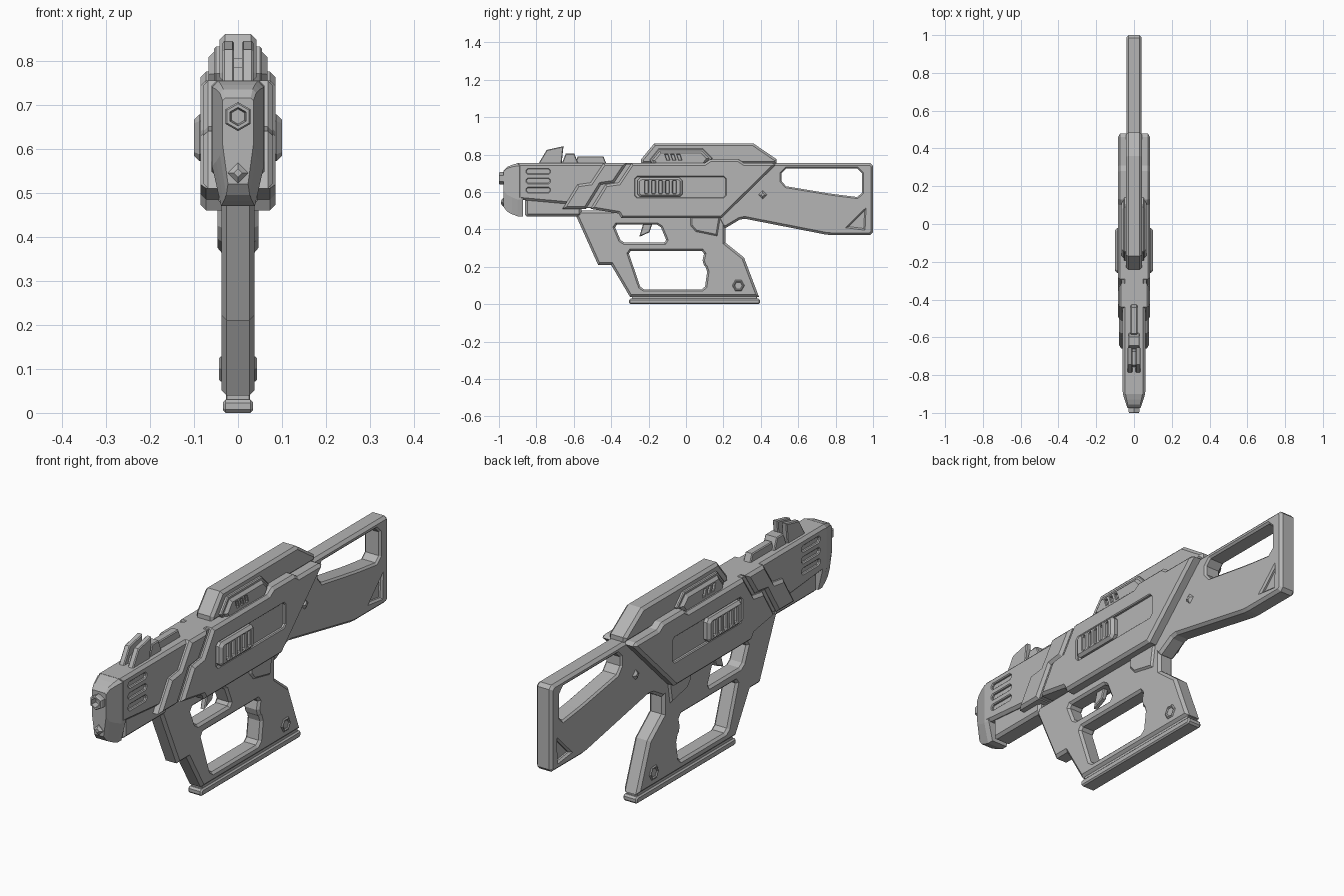
import bpy, bmesh, math
from mathutils import Vector

default_cube = bpy.data.objects.get("Cube")
if default_cube:
    bpy.data.objects.remove(default_cube, do_unlink=True)

# Shared levels and half widths
deck, belly = .755, .46
grip_half, housing_half, shell_half = .04, .06, .085
fine, edge = .004, .012

tone = .46
grey = bpy.data.materials.new("matte grey")
grey.use_nodes = True
grey.diffuse_color = (tone, tone, tone, 1)
shader = grey.node_tree.nodes["Principled BSDF"]
shader.inputs["Base Color"].default_value = (tone, tone, tone, 1)


def finish(name, bm):
    bmesh.ops.recalc_face_normals(bm, faces=bm.faces)
    mesh = bpy.data.meshes.new(name)
    bm.to_mesh(mesh)
    bm.free()
    mesh.materials.append(grey)
    part = bpy.data.objects.new(name, mesh)
    bpy.context.collection.objects.link(part)


def neighbours(points):
    """Yield every point of a closed outline with the ones before and after it."""
    points = [Vector(p) for p in points]
    return zip(points[-1:] + points[:-1], points, points[1:] + points[:1])


def inset(points, distance):
    """Shrink a closed outline with mitred corners."""
    area = sum(before.cross(here) for before, here, after in neighbours(points))
    turn = math.copysign(1, area)
    result = []
    for before, here, after in neighbours(points):
        first = (here - before).normalized().orthogonal() * turn
        second = (after - here).normalized().orthogonal() * turn
        miter = max(.3, 1 + first.dot(second))
        result.append(here + (first + second) * distance / miter)
    return result


def cut(points, size):
    """Cut every corner of an outline."""
    result = []
    for before, here, after in neighbours(points):
        result.append(here + (before - here).normalized() * size)
        result.append(here + (after - here).normalized() * size)
    return result


def box(y, z, length, height, corner=.008):
    a, b = length / 2, height / 2
    return cut([(y - a, z - b), (y + a, z - b), (y + a, z + b), (y - a, z + b)], corner)


def shift(points, distance):
    return [(y + distance, z) for y, z in points]


def ngon(sides, y, z, radius, turn=0):
    angles = [turn + math.tau * i / sides for i in range(sides)]
    return [(y + radius * math.cos(a), z + radius * math.sin(a)) for a in angles]


def skin(bm, rings):
    for ring, following in zip(rings, rings[1:]):
        for i in range(len(ring)):
            bm.faces.new((ring[i - 1], ring[i], following[i], following[i - 1]))


def slab(name, outline, half, chamfer=edge, holes=(), rim=fine, centre=0):
    """Side outline extruded across x, with chamfered edges and through holes."""
    bm = bmesh.new()
    caps = {-1: [], 1: []}
    for loop, amount in [(outline, chamfer)] + [(hole, -rim) for hole in holes]:
        narrow = inset(loop, amount)
        inner = half - abs(amount)
        layers = [(-half, narrow), (-inner, loop), (inner, loop), (half, narrow)]
        rings = [[bm.verts.new((centre + x, y, z)) for y, z in ring] for x, ring in layers]
        skin(bm, rings)
        for side, ring in ((-1, rings[0]), (1, rings[-1])):
            caps[side] += [bm.edges.get((ring[i - 1], ring[i])) for i in range(len(ring))]
    for side, edges in caps.items():
        bmesh.ops.triangle_fill(bm, use_beauty=True, edges=edges, normal=(side, 0, 0))
    finish(name, bm)


def filler(name, outline, half):
    slab(name, outline, half, chamfer=.002)


def loft(name, sections):
    """Skin (y, outline in x and z) sections and cap both ends."""
    bm = bmesh.new()
    rings = [[bm.verts.new((x, y, z)) for x, z in outline] for y, outline in sections]
    skin(bm, rings)
    bm.faces.new(rings[0])
    bm.faces.new(rings[-1])
    finish(name, bm)


# Shoulder stock with its opening, rear pockets and pin
opening = cut([(.51, .725), (.94, .725), (.94, .57), (.78, .59), (.51, .635)], .025)
pocket = [(.87, .415), (.955, .5), (.95, .405)]
stock = [(.4, deck), (1, deck), (1, .37), (.76, .37), (.3, belly), (.2, .4), (.1, .6)]
slab("stock", cut(stock, .015), grip_half, holes=[opening, pocket], rim=.008)
filler("stock_pocket_floor", inset(pocket, -fine), grip_half * .6)
slab("stock_pin", ngon(4, .41, .585, .026), .05)

# Grip frame with a hand opening and a trigger opening
hand_opening = [(-.31, .285), (.1, .285), (.085, .22), (.115, .19), (.1, .08), (-.24, .08)]
trigger_opening = [(-.385, .425), (-.345, .33), (-.1, .33), (-.14, .425)]
frame = [(-.6, .5), (-.47, .21), (-.4, .21), (-.3, .04), (.39, .04),
         (.31, .25), (.21, .33), (.21, .5)]
slab("grip_frame", frame, grip_half - .002, rim=.01,
     holes=[cut(hand_opening, .015), cut(trigger_opening, .015)])
filler("grip_base_neck", box(.045, .035, .67, .04), .027)
slab("grip_base", box(.045, .015, .7, .03), .034, chamfer=.006)
slab("grip_bolt", ngon(6, .28, .1, .033), .043, chamfer=fine, holes=[ngon(6, .28, .1, .02)])
slab("trigger", [(-.17, belly), (-.195, .385), (-.25, .36), (-.22, belly)], edge, chamfer=fine)
slab("grip_mount", [(.02, .48), (.02, .42), (.05, .385), (.17, .36), (.19, .48)], .046)

# Front housing with three vents on each side
vents = [box(-.79, .66 + step * .05, .125, .024) for step in (-1, 0, 1)]
housing = [(-.9, deck), (-.25, deck), (-.25, .5), (-.62, .535), (-.9, .56)]
slab("front_housing", housing, housing_half, holes=vents)
filler("vent_floor", box(-.67, .66, .4, .15), .049)
slab("lower_housing", box(-.71, .525, .3, .11), .044)


# Muzzle block that widens away from the tip
def muzzle_section(growth):
    swell = math.sqrt(growth)
    width, bevel = .035 + .024 * growth, .006 + .008 * growth
    low, high = .52 - .05 * swell, .715 + .039 * swell
    right = [(width - bevel, high), (width, high - bevel), (width, low + .09), (width * .65, low)]
    return right + [(-x, z) for x, z in reversed(right)]


sections = [(-.975 + .075 * growth, muzzle_section(growth)) for growth in (0, .25, .6, 1)]
loft("muzzle_block", sections + [(-.872, muzzle_section(1))])


# Hollow hexagonal barrel and a pointed pin on the muzzle
def end_piece(name, sides, z, stations):
    loft(name, [(y, ngon(sides, 0, z, radius, math.pi / 2)) for y, radius in stations])


end_piece("barrel", 6, .673, [(-.96, .033), (-.995, .033), (-1, .029), (-1, .021), (-.975, .017)])
end_piece("front_pin", 4, .545, [(-.96, .023), (-.978, .023), (-.988, .01)])

# Stepped front plates that share one zigzag edge
zigzag = [(-.44, deck), (-.51, .65), (-.58, .64), (-.66, .51)]


def zigzag_band(start, end):
    return shift(zigzag, start) + shift(zigzag, end)[::-1]


slab("chevron_plate", zigzag_band(0, .125), .08)
filler("chevron_channel", inset(zigzag_band(.02, .3), fine), .066)

# Receiver shell with a side window
shell = shift(zigzag, .15) + [(-.36, .485), (-.345, belly), (.19, belly), (.48, .745),
                             (.46, deck), (.31, deck), (.28, .775), (.13, .775), (.1, deck)]
slab("receiver_shell", shell, shell_half, holes=[box(-.03, .626, .485, .11, edge)])
filler("receiver_core", inset(shell, .02), .072)

# Ribbed slide in the window
slots = [box(-.136 + step * .037, .627, .016, .07, fine) for step in range(-2, 3)]
slab("ribbed_slide", box(-.14, .625, .24, .105, .015), .1, holes=slots)
filler("slide_core", box(-.14, .625, .2, .08), shell_half)

# Top cover and grooved side pods
cover = [(-.24, .75), (-.24, .775), (-.17, .86), (.36, .86), (.485, .775), (.485, .75)]
slab("top_cover", cover, grip_half + .002)
pod = [(-.18, .77), (-.14, .82), (.085, .82), (.125, .78), (.09, .735), (-.16, .735)]
groove = [(-.08, .8), (-.065, .8), (-.055, .77), (-.07, .77)]
slab("side_pods", pod, .067, holes=[shift(groove, step * .032) for step in (-1, 0, 1)], rim=.002)
filler("pod_core", inset(pod, edge), .055)
slab("pod_ledge", inset(pod, -edge), .054, chamfer=fine)

# Forked front sight and the ridge behind it
for label, side in (("left", 1), ("right", -1)):
    slab(label + "_sight_prong", [(-.79, .75), (-.745, .825), (-.655, .845), (-.665, .75)],
         .013, chamfer=fine, centre=side * .022)
for name, y, length, height, half in (("sight_base", -.71, .1, .035, .02),
                                      ("sight_block", -.62, .09, .055, .03),
                                      ("sight_ridge", -.51, .17, .04, .018)):
    slope = height * .4
    back, front = y + length / 2, y - length / 2
    slab(name, [(front, .75), (front + slope, .75 + height),
                (back - slope, .75 + height), (back, .75)], half, chamfer=fine)
